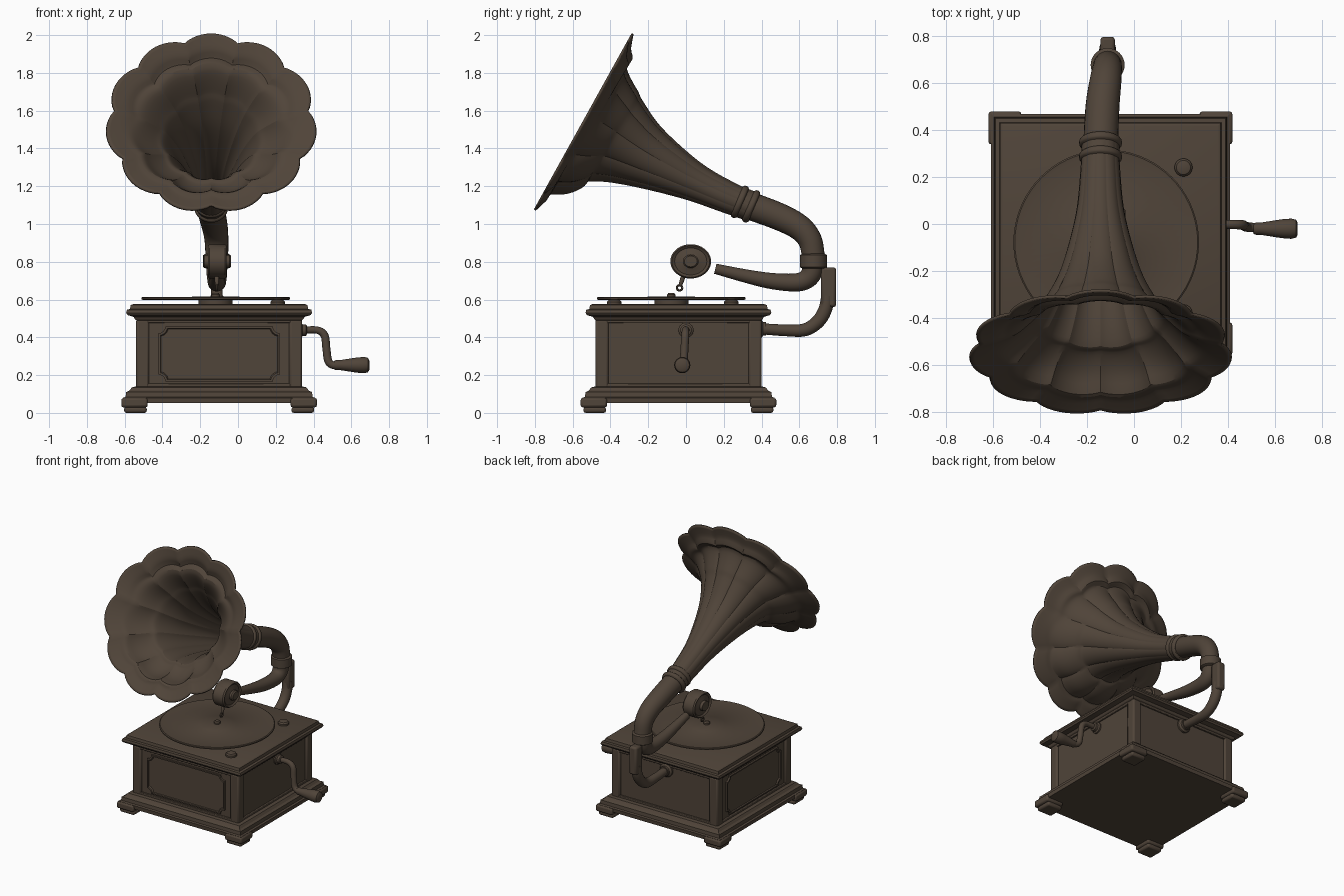
import bpy, bmesh, math
from mathutils import Vector, Matrix

cube = bpy.data.objects.get("Cube")
if cube:
    bpy.data.objects.remove(cube, do_unlink=True)

wood = bpy.data.materials.new("dark_brown")
wood.use_nodes = True
COLOUR = (0.08, 0.058, 0.041, 1)
wood.diffuse_color = COLOUR
wood.node_tree.nodes["Principled BSDF"].inputs["Base Color"].default_value = COLOUR

CX, CY = -0.10, -0.04      # cabinet centre
AX = -0.112                # arm plane


def finish(name, bm, matrix=None, bevel=0, angle=35, shell=0):
    bmesh.ops.recalc_face_normals(bm, faces=bm.faces)
    if matrix:
        bm.transform(matrix)
    mesh = bpy.data.meshes.new(name)
    bm.to_mesh(mesh)
    bm.free()
    mesh.materials.append(wood)
    ob = bpy.data.objects.new(name, mesh)
    bpy.context.collection.objects.link(ob)
    if bevel:
        mod = ob.modifiers.new("bevel", "BEVEL")
        mod.width, mod.segments = bevel, 2
    if shell:
        mod = ob.modifiers.new("shell", "SOLIDIFY")
        mod.thickness, mod.offset = shell, 0
    bpy.ops.object.select_all(action="DESELECT")
    ob.select_set(True)
    bpy.context.view_layer.objects.active = ob
    bpy.ops.object.shade_smooth_by_angle(angle=math.radians(angle))
    return ob


def loft(bm, rings, caps=True):
    """Skin a list of equal-sized point rings."""
    rows = [[bm.verts.new(p) for p in ring] for ring in rings]
    n = len(rows[0])
    for a, b in zip(rows, rows[1:]):
        for i in range(n):
            j = (i + 1) % n
            bm.faces.new((a[i], a[j], b[j], b[i]))
    if caps:
        bm.faces.new(rows[0])
        bm.faces.new(rows[-1])


def box(name, centre, size, bevel=0.006):
    bm = bmesh.new()
    bmesh.ops.create_cube(bm, size=1)
    return finish(name, bm, Matrix.Translation(centre) @ Matrix.Diagonal((*size, 1)), bevel)


def square_moulding(name, profile):
    bm = bmesh.new()
    corners = ((-1, -1), (1, -1), (1, 1), (-1, 1))
    loft(bm, [[(CX + h * sx, CY + h * sy, z) for sx, sy in corners] for h, z in profile])
    return finish(name, bm, angle=25)


def lathe(name, profile, matrix, steps=48):
    bm = bmesh.new()
    turns = [2 * math.pi * i / steps for i in range(steps)]
    loft(bm, [[(r * math.cos(a), r * math.sin(a), h) for a in turns] for r, h in profile])
    return finish(name, bm, matrix)


def smooth_path(points, steps):
    """Spline through (x, y, z, radius) points."""
    p = [Vector(q) for q in points]
    p = [p[0] * 2 - p[1]] + p + [p[-1] * 2 - p[-2]]
    out = []
    for i in range(1, len(p) - 2):
        a, b, c, d = p[i - 1:i + 3]
        for s in range(steps):
            t = s / steps
            out.append((b * 2 + (c - a) * t + (a * 2 - b * 5 + c * 4 - d) * t ** 2
                        + (b * 3 - a - c * 3 + d) * t ** 3) * 0.5)
    return out + [p[-2]]


def sweep(name, points, sides=24, steps=6, side=Vector((1, 0, 0)), shape=None, caps=True, shell=0):
    path = smooth_path(points, steps)
    rings = []
    for k, q in enumerate(path):
        tangent = (path[min(k + 1, len(path) - 1)] - path[max(k - 1, 0)]).to_3d().normalized()
        v = side.cross(tangent).normalized()
        u = tangent.cross(v)
        ring = []
        for i in range(sides):
            a = 2 * math.pi * i / sides
            r = q.w * (shape(a, k / (len(path) - 1)) if shape else 1)
            ring.append(q.to_3d() + u * r * math.cos(a) + v * r * math.sin(a))
        rings.append(ring)
    bm = bmesh.new()
    loft(bm, rings, caps)
    return finish(name, bm, shell=shell, angle=28)


def in_plane(x, yzr):
    return [(x, y, z, r) for y, z, r in yzr]


TO_X = Matrix.Rotation(math.pi / 2, 4, "Y")
TO_Y = Matrix.Rotation(-math.pi / 2, 4, "X")

# Cabinet: plinth, recessed walls, corner posts, lid
square_moulding("plinth", [(.505, .052), (.508, .08), (.495, .085), (.492, .11), (.475, .118), (.462, .135), (.44, .14)])
square_moulding("cabinet_walls", [(.425, .12), (.425, .51)])
square_moulding("lid", [(.43, .485), (.445, .495), (.452, .508), (.485, .518), (.492, .53),
                        (.488, .546), (.472, .55), (.468, .57), (.455, .576)])
for sx in (-1, 1):
    for sy in (-1, 1):
        def corner(d, z):
            return (CX + sx * d, CY + sy * d, z)
        box("corner_post", corner(.405, .31), (.07, .07, .37), .012)
        box("foot_block", corner(.448, .054), (.14, .14, .05), .012)
        box("foot", corner(.443, .016), (.12, .12, .032), .012)
for k in range(4):
    turn = Matrix.Translation((CX, CY, 0)) @ Matrix.Rotation(k * math.pi / 2, 4, "Z")
    for z in (.145, .485):
        rail = box("wall_rail", (0, -.43, z), (.76, .016, .02), .004)
        rail.matrix_world = turn


# Ornamental panels with scooped corners
def panel(name, turn):
    w, h, c = .32, .145, .035
    pts = []
    for sx, sy, start in ((1, 1, 270), (-1, 1, 0), (-1, -1, 90), (1, -1, 180)):
        for i in range(7):
            a = math.radians(start - 15 * i)
            pts.append((sx * w + c * math.cos(a), 0, sy * h + c * math.sin(a)))
    bm = bmesh.new()
    face = bm.faces.new([bm.verts.new(p) for p in pts])
    ext = bmesh.ops.extrude_face_region(bm, geom=[face])
    bmesh.ops.translate(bm, vec=(0, -.014, 0), verts=[v for v in ext["geom"] if isinstance(v, bmesh.types.BMVert)])
    bmesh.ops.recalc_face_normals(bm, faces=bm.faces)
    front = min(bm.faces, key=lambda f: f.calc_center_median().y)
    bmesh.ops.inset_region(bm, faces=[front], thickness=.012, depth=0)
    bmesh.ops.inset_region(bm, faces=[front], thickness=.006, depth=-.009)
    return finish(name, bm, Matrix.Translation((CX, CY, 0)) @ turn @ Matrix.Translation((0, -.424, .312)))


panel("front_panel", Matrix())
panel("side_panel", Matrix.Rotation(-math.pi / 2, 4, "Z"))

# Turntable and lid knobs
spot = Matrix.Translation((-.118, -.078, 0))
lathe("turntable_hub", [(.09, .57), (.09, .6)], spot)
lathe("record", [(.385, .597), (.394, .602), (.394, .61), (.388, .614), (.375, .612), (.13, .612), (.125, .615)], spot, 72)
lathe("spindle", [(.022, .61), (.022, .626), (.015, .635)], spot, 20)
for y in (.24, -.38):
    lathe("lid_knob", [(.038, .57), (.038, .588), (.03, .598), (.015, .602)], Matrix.Translation((.21, y, 0)), 28)

# Crank on the left side
lathe("crank_flange", [(.04, 0), (.04, .015), (.03, .022), (.03, .04), (.022, .045)],
      Matrix.Translation((.32, 0, .438)) @ TO_X, 28)
sweep("crank_arm", [(.34, 0, .438, .019), (.42, -.002, .438, .019), (.458, -.004, .41, .021), (.468, -.008, .34, .021),
                    (.478, -.012, .275, .021), (.505, -.015, .252, .02), (.55, -.018, .252, .02)],
      sides=16, side=Vector((0, 1, 0)))
lathe("crank_handle", [(.022, 0), (.026, .01), (.026, .03), (.04, .12), (.043, .16), (.038, .18), (.025, .187)],
      Matrix.Translation((.508, -.02, .253)) @ TO_X, 24)

# Rear support
lathe("support_flange", [(.05, 0), (.05, .015), (.036, .025), (.036, .04)],
      Matrix.Translation((AX, .383, .445)) @ TO_Y, 28)
sweep("support_arm", in_plane(AX, [(.4, .445, .029), (.53, .437, .031), (.63, .44, .034), (.7, .485, .036),
                                   (.738, .55, .036), (.75, .62, .034)]))
box("support_bracket", (AX, .755, .665), (.062, .08, .21), .014)

# Collar, elbow and tone arm
lathe("collar", [(.06, .765), (.072, .772), (.072, .835), (.06, .843)], Matrix.Translation((AX, .675, 0)), 32)
sweep("elbow", [(-.142, .33, 1.1, .074), (-.134, .495, 1.038, .072), (-.122, .6, .982, .068),
                (-.114, .656, .915, .063), (AX, .675, .83, .06)])
sweep("tone_arm", in_plane(AX, [(.672, .79, .056), (.662, .735, .054), (.625, .7, .05), (.56, .69, .047),
                                (.44, .70, .042), (.31, .726, .035), (.155, .763, .027)]))

# Sound box with needle
lathe("sound_box", [(.04, -.07), (.042, -.05), (.06, -.045), (.085, -.04), (.1, -.05), (.108, -.04), (.108, .04),
                    (.1, .05), (.085, .04), (.06, .045), (.042, .05), (.042, .065), (.034, .074)],
      Matrix.Translation((AX + .002, .025, .802)) @ Matrix.Diagonal((1, 1, .84, 1)) @ TO_X)
sweep("needle_holder", in_plane(AX, [(-.012, .73, .011), (-.022, .70, .012), (-.03, .675, .008)]), sides=12)
loop = [(-.034 + .014 * math.cos(a), .662 + .014 * math.sin(a), .006) for a in [i * math.pi / 6 for i in range(13)]]
sweep("needle_ring", in_plane(AX, loop), sides=8, steps=2)


# Horn of eleven petals
def petals(a, t):
    depth = .075 * max(0, 1 - t) ** .5
    lobes = abs(math.sin(5.5 * (a + math.pi / 2))) ** .8
    rise = 1 - .035 * math.sin(a) ** 2 * max(0, 1 - 3 * t)
    return (1 - depth * (1 - lobes)) * rise


sweep("horn", [(-.142, -.545, 1.535, .56), (-.142, -.518, 1.52, .46), (-.142, -.486, 1.502, .39),
               (-.142, -.413, 1.469, .3), (-.142, -.363, 1.441, .248), (-.142, -.216, 1.356, .172),
               (-.143, .027, 1.23, .102), (-.143, .228, 1.138, .079), (-.142, .36, 1.088, .074)],
      sides=132, steps=5, shape=petals, caps=False, shell=.012)
for y, z in ((.285, 1.117), (.345, 1.093)):
    sweep("neck_ring", in_plane(-.142, [(y - .016, z + .007, .08), (y - .008, z + .0035, .09),
                                        (y + .008, z - .0035, .09), (y + .016, z - .007, .08)]), steps=3, sides=32)
